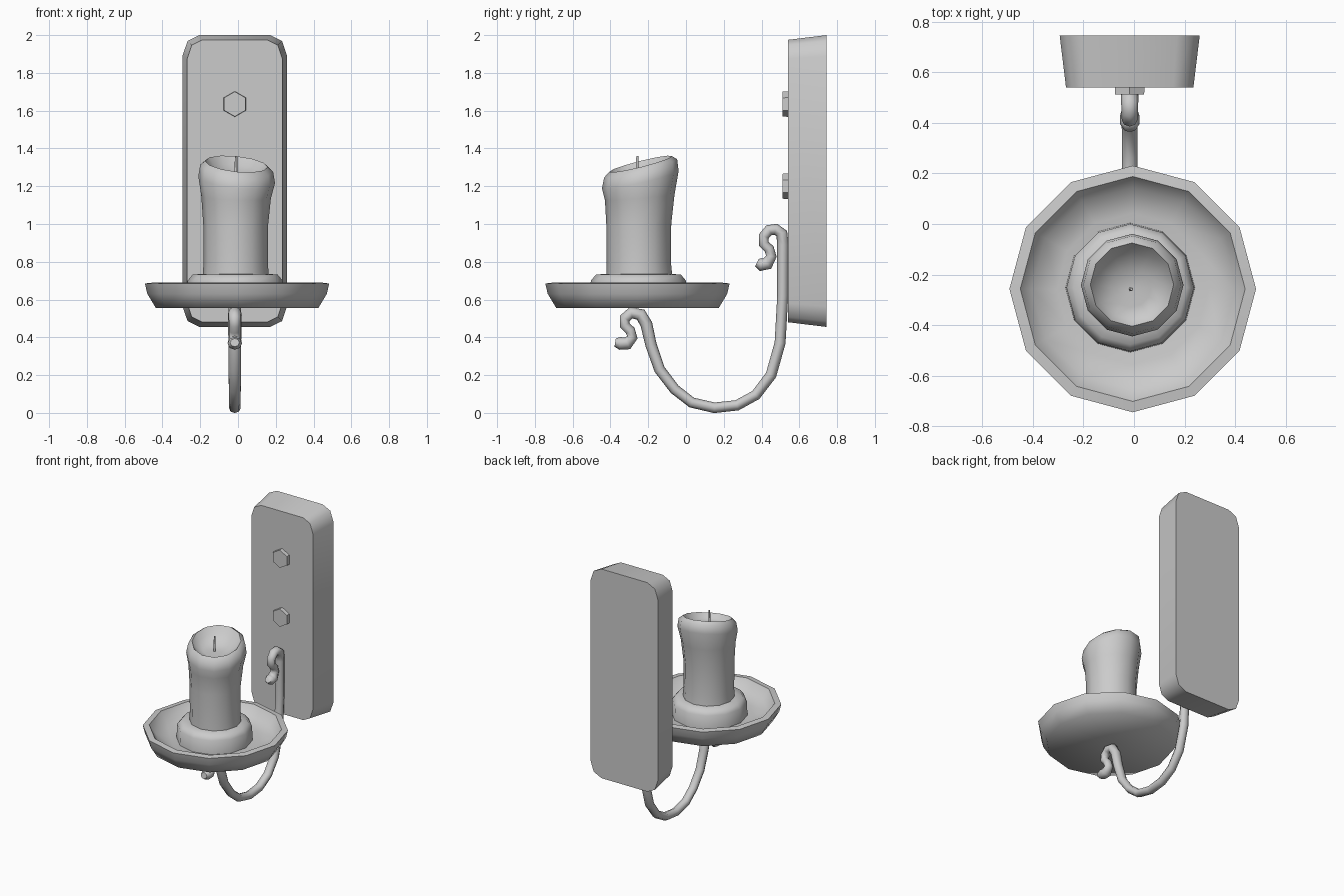
import bpy, bmesh, math
from mathutils import Vector

if "Cube" in bpy.data.objects:
    bpy.data.objects.remove(bpy.data.objects["Cube"])

CX = -0.017  # arm and plate centre line


def finish(bm, name, angle=50):
    bmesh.ops.recalc_face_normals(bm, faces=bm.faces)
    me = bpy.data.meshes.new(name)
    bm.to_mesh(me)
    bm.free()
    ob = bpy.data.objects.new(name, me)
    bpy.context.collection.objects.link(ob)
    bpy.ops.object.select_all(action='DESELECT')
    bpy.context.view_layer.objects.active = ob
    ob.select_set(True)
    bpy.ops.object.shade_smooth_by_angle(angle=math.radians(angle))
    return ob


def loft(name, rings, angle=50):
    """Bridge rings of points and cap both ends."""
    bm = bmesh.new()
    loops = [[bm.verts.new(p) for p in ring] for ring in rings]
    n = len(loops[0])
    for a, b in zip(loops, loops[1:]):
        for i in range(n):
            j = (i + 1) % n
            bm.faces.new((a[i], a[j], b[j], b[i]))
    bm.faces.new(loops[0])
    bm.faces.new(loops[-1])
    return finish(bm, name, angle)


def turned(name, rows, sides=12, angle=60):
    """Rows of radius, height, centre x, centre y, tilt amount."""
    rings = []
    for r, z, cx, cy, tilt in rows:
        ring = []
        for i in range(sides):
            a = math.tau * i / sides
            dx, dy = r * math.cos(a), r * math.sin(a)
            ring.append((cx + dx, cy + dy, z + tilt * (0.25 * dy - 0.1 * dx)))
        rings.append(ring)
    return loft(name, rings, angle)


def tube(name, path, sides=8):
    """Sweep a round section along (y, z, radius) points."""
    pts = [Vector((CX, y, z)) for y, z, r in path]
    rings = []
    for i, p in enumerate(pts):
        t = (pts[min(i + 1, len(pts) - 1)] - pts[max(i - 1, 0)]).normalized()
        side = Vector((1, 0, 0))
        up = side.cross(t)
        r = path[i][2]
        rings.append([p + r * (side * 1.12 * math.cos(math.tau * k / sides)
                               + up * math.sin(math.tau * k / sides))
                      for k in range(sides)])
    return loft(name, rings, 60)


# wall plate: tapered block with clipped corners
def plate_ring(y, hw, z0, z1, cx, cz):
    zm, hh = (z0 + z1) / 2, (z1 - z0) / 2
    corner = [(hw, hh - cz), (hw - cx * 0.3, hh - cz * 0.28), (hw - cx, hh)]
    q = corner + [(-x, z) for x, z in reversed(corner)]
    q += [(-x, -z) for x, z in q]
    return [(CX + x, y, zm + z) for x, z in q]


loft("wall_plate", [plate_ring(0.745, 0.277, 0.455, 2.0, 0.09, 0.11),
                    plate_ring(0.54, 0.252, 0.48, 1.975, 0.08, 0.10)], 45)

# hexagonal bolts
for i, z in enumerate((1.635, 1.20)):
    rings = []
    for y, r in ((0.545, 0.068), (0.512, 0.066)):
        rings.append([(CX + r * math.sin(math.tau * k / 6), y,
                       z + r * math.cos(math.tau * k / 6)) for k in range(6)])
    loft(f"bolt_{i + 1}", rings, 30)

# curled arm from plate to dish
tube("arm", [(0.375, 0.795, 0.022), (0.395, 0.785, 0.034), (0.43, 0.79, 0.034),
             (0.452, 0.83, 0.028), (0.44, 0.868, 0.027), (0.412, 0.895, 0.027),
             (0.412, 0.935, 0.028), (0.44, 0.968, 0.029), (0.475, 0.972, 0.030),
             (0.507, 0.95, 0.031), (0.513, 0.89, 0.030), (0.512, 0.62, 0.029),
             (0.498, 0.37, 0.029), (0.45, 0.20, 0.029), (0.37, 0.095, 0.028),
             (0.27, 0.04, 0.028), (0.15, 0.027, 0.028), (0.03, 0.055, 0.028),
             (-0.06, 0.125, 0.028), (-0.14, 0.23, 0.029), (-0.185, 0.36, 0.030),
             (-0.21, 0.47, 0.032), (-0.24, 0.52, 0.033), (-0.29, 0.53, 0.031),
             (-0.325, 0.50, 0.029), (-0.325, 0.465, 0.027), (-0.295, 0.435, 0.027),
             (-0.284, 0.40, 0.028), (-0.31, 0.368, 0.034), (-0.35, 0.368, 0.034),
             (-0.375, 0.372, 0.022)])

# drip dish
D = (-0.005, -0.257)
turned("dish", [(r, z, *D, 0) for r, z in (
    (0.02, 0.555), (0.43, 0.555), (0.475, 0.63), (0.488, 0.685),
    (0.445, 0.69), (0.40, 0.625), (0.30, 0.60), (0.02, 0.60))])

# melted wax pool around the foot of the candle
C = (-0.015, -0.252)
turned("wax_base", [(r, z, *C, 0) for r, z in (
    (0.256, 0.59), (0.252, 0.70), (0.225, 0.732), (0.16, 0.737))])

# candle with flared, slanted rim and hollow top
turned("candle", [(0.175, 0.72, -0.012, -0.247, 0),
                  (0.170, 0.80, -0.012, -0.250, 0),
                  (0.172, 1.00, -0.012, -0.250, 0),
                  (0.184, 1.14, -0.010, -0.245, 0.3),
                  (0.203, 1.235, -0.007, -0.242, 0.9),
                  (0.193, 1.295, -0.007, -0.240, 1),
                  (0.165, 1.318, -0.008, -0.240, 1),
                  (0.135, 1.280, -0.010, -0.245, 1),
                  (0.080, 1.255, -0.012, -0.250, 0.6),
                  (0.010, 1.250, -0.012, -0.255, 0)])

# wick
turned("wick", [(0.009, 1.24, -0.012, -0.258, 0),
                (0.006, 1.36, -0.010, -0.258, 0)], 6)
